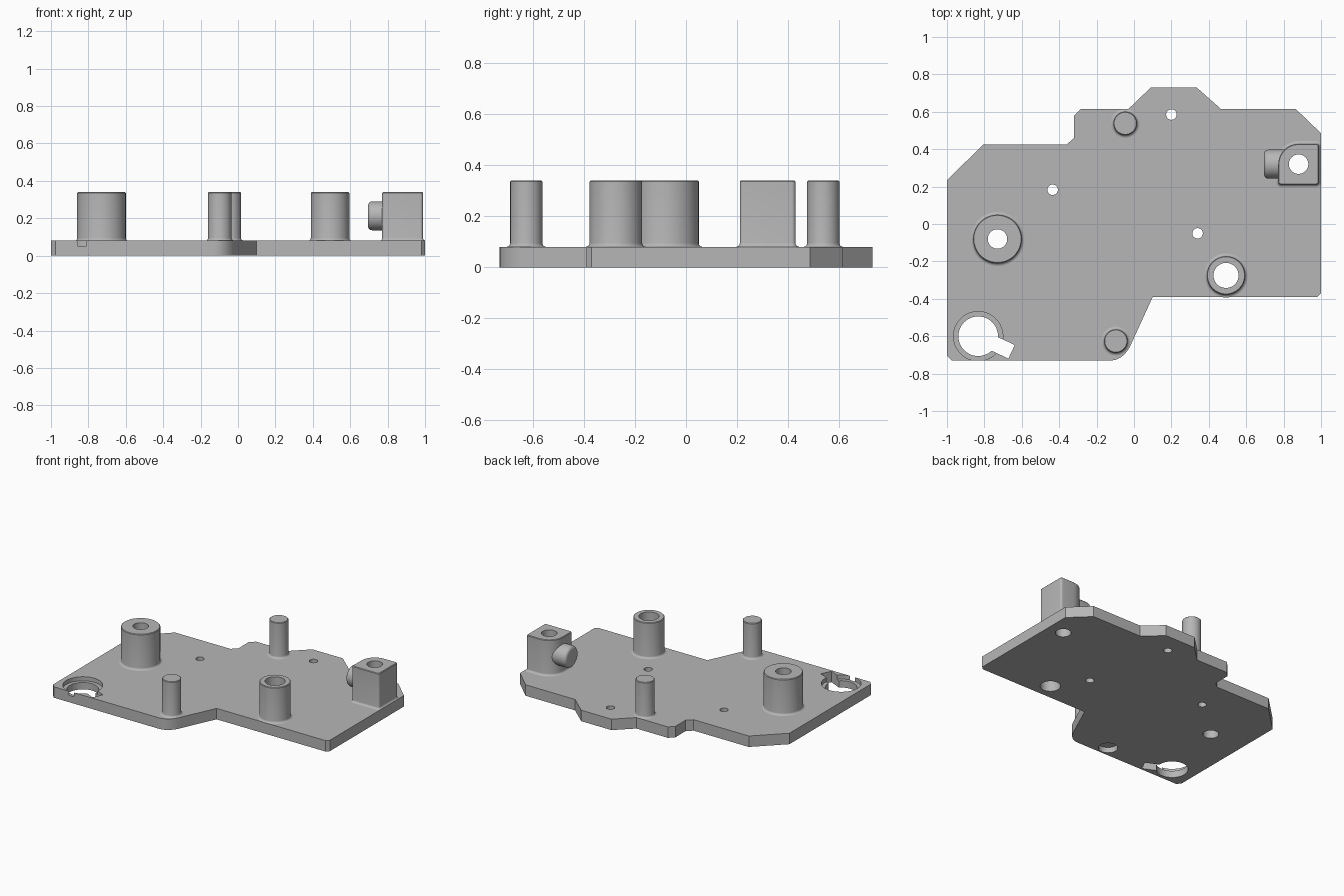
import bpy, bmesh, math
from mathutils import Matrix

if "Cube" in bpy.data.objects:
    bpy.data.objects.remove(bpy.data.objects["Cube"], do_unlink=True)

grey = bpy.data.materials.new("plain grey")
grey.use_nodes = True
grey.diffuse_color = (0.47, 0.47, 0.47, 1)
grey.node_tree.nodes["Principled BSDF"].inputs["Base Color"].default_value = grey.diffuse_color

PLATE_TOP, POST_TOP, FLARE = 0.08, 0.34, 0.015


def loft(name, rings, hollow=False):
    """Skin equal loops of points; cap the ends, or join last to first if hollow."""
    bm = bmesh.new()
    loops = [[bm.verts.new(p) for p in ring] for ring in rings]
    pairs = list(zip(loops, loops[1:]))
    if hollow:
        pairs.append((loops[-1], loops[0]))
    else:
        bm.faces.new(loops[0])
        bm.faces.new(loops[-1])
    n = len(loops[0])
    for a, b in pairs:
        for i in range(n):
            j = (i + 1) % n
            bm.faces.new((a[i], a[j], b[j], b[i]))
    bmesh.ops.recalc_face_normals(bm, faces=bm.faces)
    mesh = bpy.data.meshes.new(name)
    bm.to_mesh(mesh)
    bm.free()
    mesh.materials.append(grey)
    ob = bpy.data.objects.new(name, mesh)
    bpy.context.collection.objects.link(ob)
    return ob


def circle(x, y, r, z, n=48):
    return [(x + r * math.cos(math.tau * i / n), y + r * math.sin(math.tau * i / n), z)
            for i in range(n)]


def prism(name, outline, z0, z1):
    return loft(name, [[(x, y, z) for x, y in outline] for z in (z0, z1)])


def drill(x, y, r, z0=-0.1, z1=0.5):
    return loft("cutter", [circle(x, y, r, z0), circle(x, y, r, z1)])


def cut(target, cutters):
    for c in cutters:
        c.hide_render = True
        mod = target.modifiers.new("cut", 'BOOLEAN')
        mod.operation, mod.solver, mod.object = 'DIFFERENCE', 'EXACT', c
        bpy.context.view_layer.objects.active = target
        bpy.ops.object.modifier_apply(modifier=mod.name)
        bpy.data.objects.remove(c, do_unlink=True)


def smooth(ob):
    bpy.ops.object.select_all(action='DESELECT')
    ob.select_set(True)
    bpy.context.view_layer.objects.active = ob
    bpy.ops.object.shade_smooth_by_angle(angle=math.radians(35))


def flare():
    """Offset and height pairs of the concave fillet at a base."""
    steps = [i * math.pi / 8 for i in range(5)]
    return [(FLARE * (1 - math.sin(a)), PLATE_TOP + FLARE * (1 - math.cos(a))) for a in steps]


def post(name, x, y, r, bore=0):
    rings = [circle(x, y, r + d, z) for d, z in flare()]
    rings += [circle(x, y, r, POST_TOP - 0.004), circle(x, y, r - 0.004, POST_TOP)]
    if bore:
        rings += [circle(x, y, bore, POST_TOP), circle(x, y, bore, PLATE_TOP)]
    return loft(name, rings, hollow=bool(bore))


# Base plate outline, with a rounded corner at the front
outline = [(-1, 0.235), (-0.805, 0.425), (-0.36, 0.425), (-0.32, 0.46), (-0.32, 0.58),
           (-0.285, 0.615), (-0.03, 0.615), (0.09, 0.73), (0.335, 0.73), (0.465, 0.615),
           (0.865, 0.615), (1, 0.485), (1, -0.37), (0.98, -0.39), (0.1, -0.39)]
start, corner, end = (-0.01, -0.63), (-0.05, -0.73), (-0.13, -0.73)
for i in range(11):
    t = i / 10
    outline.append(tuple((1 - t) ** 2 * a + 2 * t * (1 - t) * b + t * t * c
                         for a, b, c in zip(start, corner, end)))
outline += [(-0.975, -0.73), (-1, -0.705)]
plate = prism("base_plate", outline, 0, PLATE_TOP)

# Plate holes: bores under the bosses, small pin holes, blind hole below
BOSS_A, BOSS_B, BLOCK = (-0.73, -0.08), (0.492, -0.275), (0.88, 0.32)
holes = [drill(*BOSS_A, 0.052), drill(*BOSS_B, 0.067), drill(*BLOCK, 0.052)]
holes += [drill(x, y, 0.028) for x, y in ((0.2, 0.585), (-0.435, 0.183), (0.34, -0.05))]
holes.append(drill(-0.325, -0.655, 0.064, -0.1, 0.04))

# Keyhole: stepped round opening with an angled slot
KEY = (-0.833, -0.6)
slot = prism("cutter", [(0, -0.04), (0.197, -0.04), (0.197, 0.04), (0, 0.04)], -0.1, 0.2)
slot.data.transform(Matrix.Translation((*KEY, 0)) @ Matrix.Rotation(math.radians(-25), 4, 'Z'))
holes += [drill(*KEY, 0.132, 0.05, 0.2), drill(*KEY, 0.106), slot]
cut(plate, holes)

# Hollow bosses and solid posts
parts = [plate,
         post("large_boss", *BOSS_A, 0.13, 0.052),
         post("small_boss", *BOSS_B, 0.103, 0.067),
         post("back_post", -0.047, 0.538, 0.063),
         post("front_post", -0.097, -0.626, 0.063)]


# Square block with one large rounded corner
def block_ring(offset, z, half=0.109):
    pts = []
    for sx, sy, r, a0 in ((1, 1, 0.015, 0), (-1, 1, 0.11, 90), (-1, -1, 0.015, 180), (1, -1, 0.015, 270)):
        for i in range(9):
            a = math.radians(a0 + i * 90 / 8)
            x = BLOCK[0] + sx * (half - r) + (r + offset) * math.cos(a)
            y = BLOCK[1] + sy * (half - r) + (r + offset) * math.sin(a)
            pts.append((min(x, 1), y, z))
    return pts


block = loft("corner_block", [block_ring(d, z) for d, z in flare()]
             + [block_ring(0, POST_TOP - 0.004), block_ring(-0.004, POST_TOP)])
cut(block, [drill(*BLOCK, 0.052)])
parts.append(block)

# Side peg with a rounded end
profile = [(0.055, 0)] + [(0.055 + 0.022 * math.sin(a), 0.022 * (1 - math.cos(a)))
                          for a in (math.pi / 8 * k for k in range(1, 5))] + [(0.077, 0.125)]
peg = loft("side_peg", [circle(0, 0, r, z, 40) for r, z in profile])
peg.data.transform(Matrix.Translation((0.695, BLOCK[1], 0.213)) @ Matrix.Rotation(math.pi / 2, 4, 'Y'))
parts.append(peg)

for ob in parts:
    smooth(ob)
